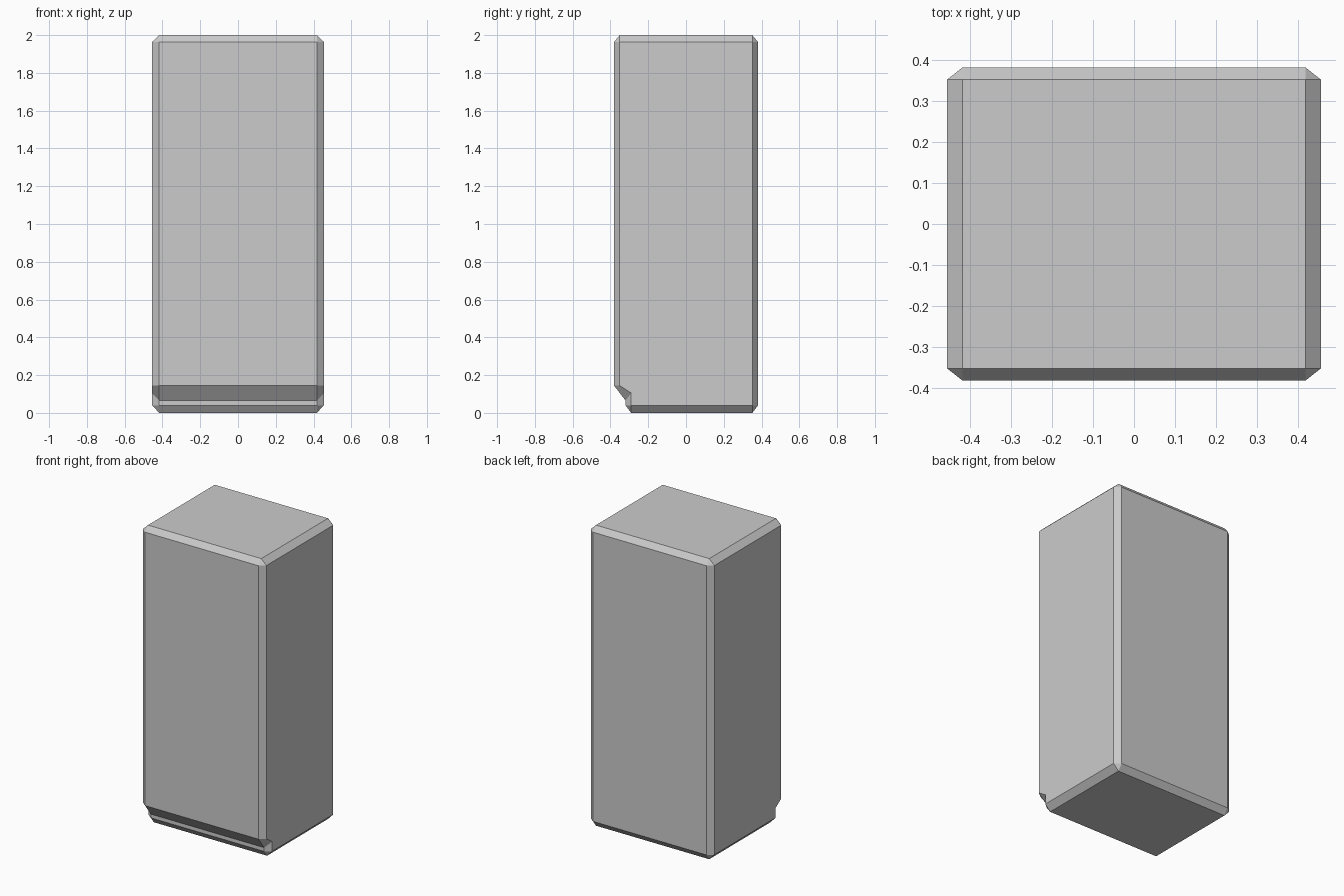
import bpy, bmesh

if "Cube" in bpy.data.objects:
    bpy.data.objects.remove(bpy.data.objects["Cube"])

# Cross-section (y, z) of the main body, each point paired with its side-panel corner
outer = [(-0.351, 2.0, 0), (0.351, 2.0, 1), (0.381, 1.964, 1), (0.381, 0.04, 2),
         (0.351, 0.0, 2), (-0.29, 0.0, 3), (-0.32, 0.04, 3), (-0.32, 0.065, 4),
         (-0.381, 0.145, 5), (-0.381, 1.964, 0)]
# Outline (y, z) of the flat side panel, inset by the chamfer
side = [(-0.351, 1.964), (0.351, 1.964), (0.351, 0.04),
        (-0.29, 0.04), (-0.29, 0.105), (-0.351, 0.145)]
HALF_INNER, HALF_WIDTH = 0.417, 0.455

bm = bmesh.new()
n = len(outer)
rings = []
for s in (-1, 1):
    ring = [bm.verts.new((s * HALF_INNER, y, z)) for y, z, _ in outer]
    panel = [bm.verts.new((s * HALF_WIDTH, y, z)) for y, z in side]
    rings.append(ring)
    # Flat side panel
    bm.faces.new(panel)
    # Chamfers from the body to the side panel
    for i in range(n):
        j = (i + 1) % n
        a, b = outer[i][2], outer[j][2]
        corners = [ring[i], ring[j], panel[b]]
        if a != b:
            corners.append(panel[a])
        bm.faces.new(corners)

# Front, back, top, bottom and toe-kick faces across the width
left, right = rings
for i in range(n):
    j = (i + 1) % n
    bm.faces.new((left[i], left[j], right[j], right[i]))

bmesh.ops.recalc_face_normals(bm, faces=bm.faces)
mesh = bpy.data.meshes.new("cabinet_body")
bm.to_mesh(mesh)
bm.free()
body = bpy.data.objects.new("cabinet_body", mesh)
bpy.context.collection.objects.link(body)
